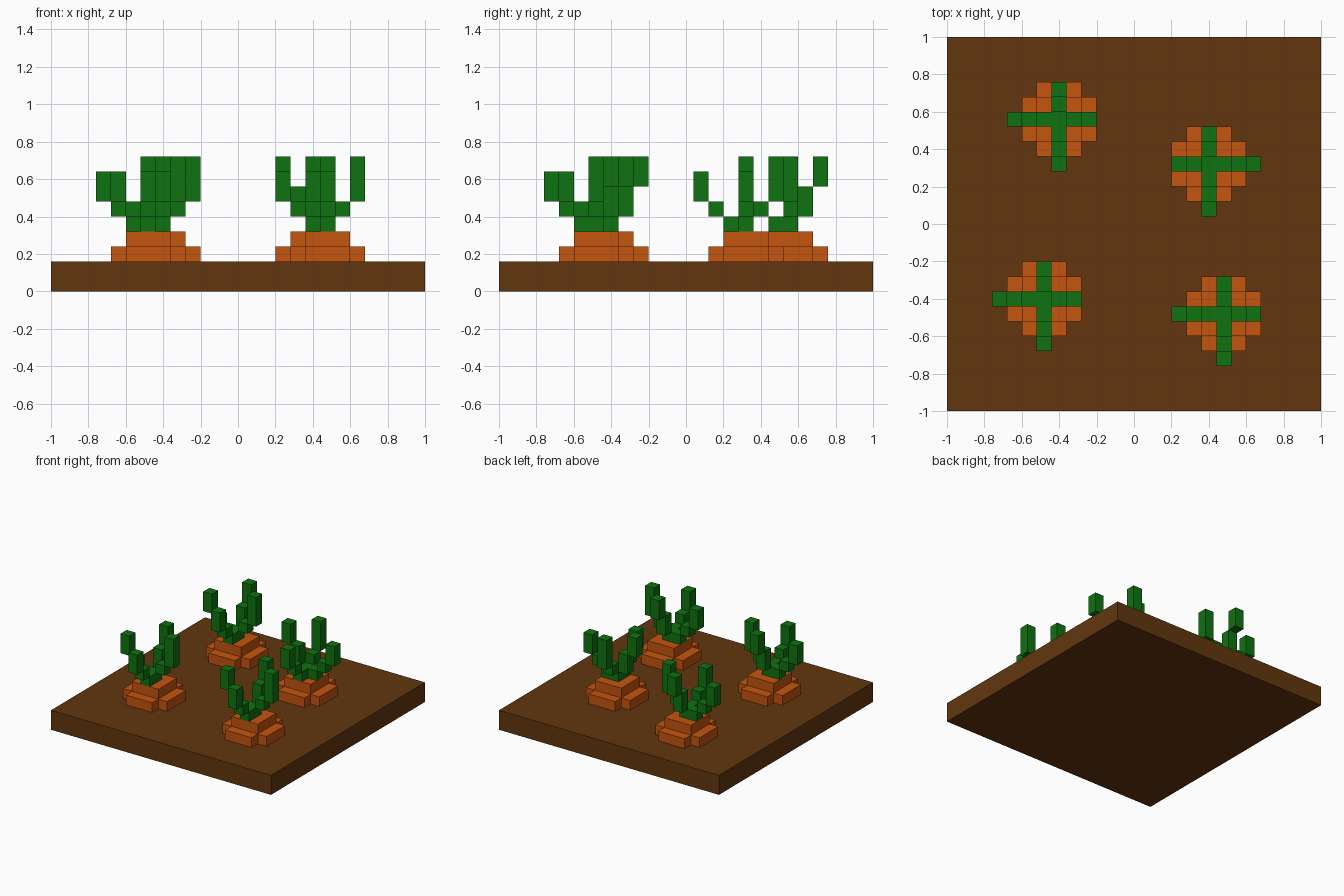
import bpy, bmesh, math
from mathutils import Matrix, Vector

cube = bpy.data.objects.get("Cube")
if cube:
    bpy.data.objects.remove(cube, do_unlink=True)

U = 0.08        # block size
GROUND = 0.16   # top of the soil slab


def material(name, rgb):
    m = bpy.data.materials.new(name)
    m.use_nodes = True
    m.diffuse_color = (*rgb, 1)
    m.node_tree.nodes["Principled BSDF"].inputs["Base Color"].default_value = (*rgb, 1)
    return m


def box(bm, lo, hi):
    """Add an axis-aligned box between two corners."""
    lo, hi = Vector(lo), Vector(hi)
    mat = Matrix.Translation((lo + hi) / 2) @ Matrix.Diagonal((*(hi - lo), 1))
    bmesh.ops.create_cube(bm, size=1, matrix=mat)


def mesh_of_boxes(name, boxes, mat):
    bm = bmesh.new()
    for lo, hi in boxes:
        box(bm, lo, hi)
    me = bpy.data.meshes.new(name)
    bm.to_mesh(me)
    bm.free()
    me.materials.append(mat)
    return me


def place(name, me, loc=(0, 0, 0), turn=0):
    ob = bpy.data.objects.new(name, me)
    ob.location = loc
    ob.rotation_euler.z = turn
    bpy.context.collection.objects.link(ob)
    return ob


def block(cx, cy, z0, z1, wx=1, wy=1):
    """Box in block units: centre, height range above ground, widths."""
    return ((cx - wx / 2) * U, (cy - wy / 2) * U, z0 * U), \
           ((cx + wx / 2) * U, (cy + wy / 2) * U, z1 * U)


brown = material("soil brown", (0.122, 0.037, 0.0045))
orange = material("root orange", (0.56, 0.09, 0.0045))
green = material("leaf green", (0.0045, 0.17, 0.005))

# Soil slab
place("soil", mesh_of_boxes("soil", [((-1, -1, 0), (1, 1, GROUND))], brown))

# Root top: square crown with a low bar on each side
root = [block(0, 0, 0, 2, 3, 3)]
for s in (-1, 1):
    root += [block(2 * s, 0, 0, 1, 1, 3), block(0, 2 * s, 0, 1, 3, 1)]
root_mesh = mesh_of_boxes("root", root, orange)

# Leaves: stepped stalks as (distance from centre, bottom, top)
long_stalk = [(1, 2, 3), (2, 3, 4), (3, 4, 6)]
tall_stalk = [(1, 3, 4), (2, 4, 7)]
upper_stalk = [(1, 3, 5), (2, 5, 7)]
stalks = [((-1, 0), long_stalk), ((0, -1), long_stalk),
          ((1, 0), tall_stalk), ((0, 1), upper_stalk)]
leaves = [block(0, 0, 2, 3)]
for (dx, dy), steps in stalks:
    leaves += [block(dx * d, dy * d, z0, z1) for d, z0, z1 in steps]
leaf_mesh = mesh_of_boxes("leaves", leaves, green)

# Four plants, one given a quarter turn
plants = [("back_right", -0.40, 0.56, 0), ("back_left", 0.40, 0.32, math.pi / 2),
          ("front_right", -0.48, -0.40, 0), ("front_left", 0.48, -0.48, 0)]
for where, x, y, turn in plants:
    place(where + "_root", root_mesh, (x, y, GROUND), turn)
    place(where + "_leaves", leaf_mesh, (x, y, GROUND), turn)
